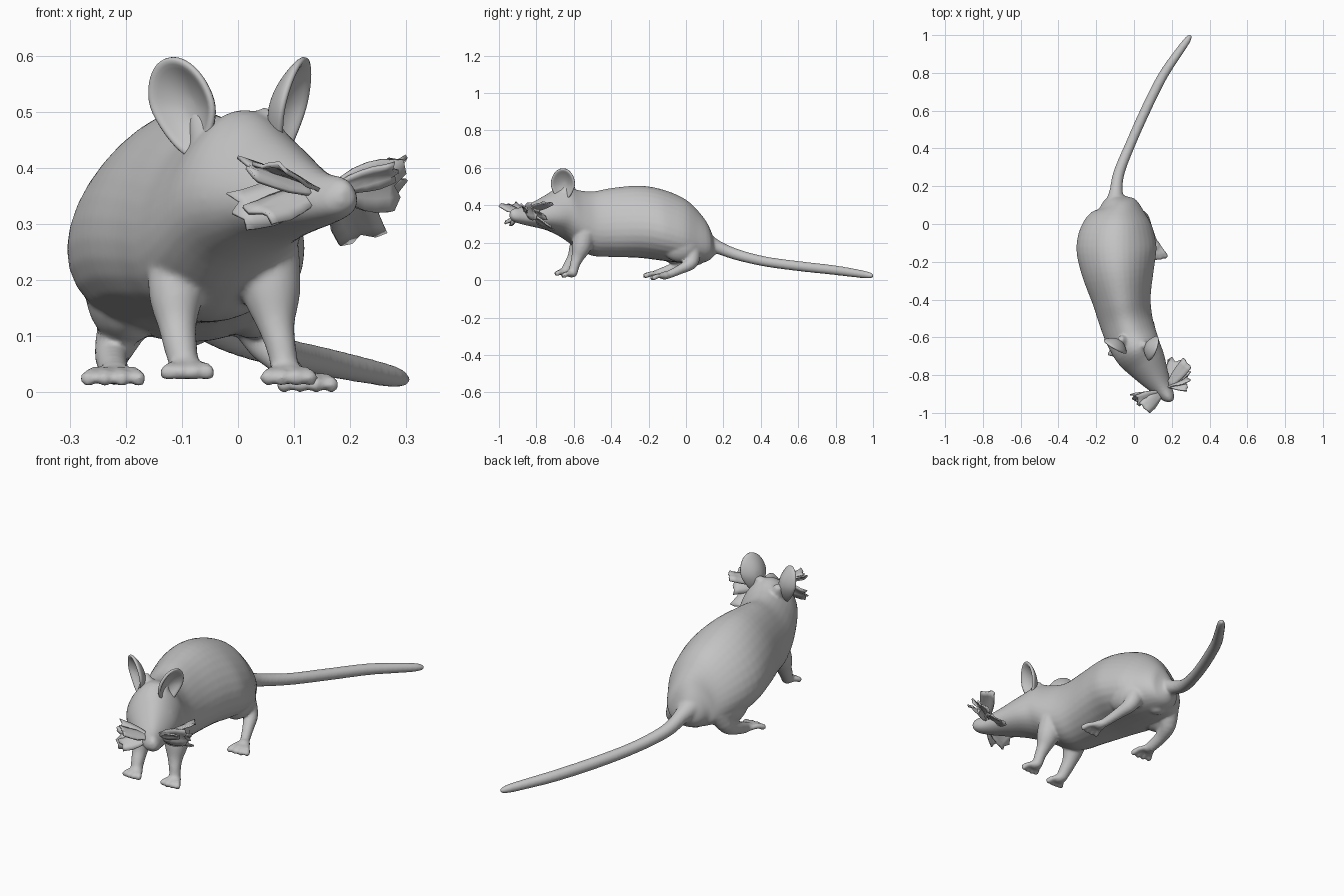
import bpy, bmesh, math, random
from mathutils import Vector

random.seed(4)
if "Cube" in bpy.data.objects:
    bpy.data.objects.remove(bpy.data.objects["Cube"], do_unlink=True)

grey = bpy.data.materials.new("warm_grey")
grey.use_nodes = True
grey.diffuse_color = (0.55, 0.55, 0.55, 1)
grey.node_tree.nodes["Principled BSDF"].inputs["Base Color"].default_value = (0.55, 0.55, 0.55, 1)


def finish(bm, name):
    bmesh.ops.recalc_face_normals(bm, faces=bm.faces)
    mesh = bpy.data.meshes.new(name)
    bm.to_mesh(mesh)
    bm.free()
    mesh.materials.append(grey)
    for p in mesh.polygons:
        p.use_smooth = True
    ob = bpy.data.objects.new(name, mesh)
    bpy.context.collection.objects.link(ob)
    return ob


def spline(keys, steps):
    """Catmull-Rom through rows of numbers"""
    k = [keys[0]] + list(keys) + [keys[-1]]
    out = []
    for i in range(1, len(k) - 2):
        for s in range(steps):
            t = s / steps
            out.append([0.5 * (2 * b + (c - a) * t + (2 * a - 5 * b + 4 * c - d) * t * t
                               + (3 * b - a - 3 * c + d) * t ** 3)
                        for a, b, c, d in zip(*k[i - 1:i + 3])])
    return out + [list(keys[-1])]


def tube(bm, keys, steps=4, sides=20, pear=0.0, upright=False):
    """Loft of ellipses; each key is x, y, z, half width and half height"""
    rows = spline([k if len(k) == 5 else (*k, k[3]) for k in keys], steps)
    pts = [Vector(r[:3]) for r in rows]
    rings = []
    for i, r in enumerate(rows):
        t = (pts[min(i + 1, len(pts) - 1)] - pts[max(i - 1, 0)]).normalized()
        side = t.cross(Vector((0, 0, 1))).normalized()
        up = Vector((0, 0, 1)) if upright else side.cross(t)
        ring = []
        for j in range(sides):
            a = math.tau * j / sides
            ring.append(bm.verts.new(pts[i] + side * r[3] * math.cos(a) * (1 - pear * math.sin(a))
                                     + up * r[4] * math.sin(a)))
        rings.append(ring)
    for a, b in zip(rings, rings[1:]):
        for j in range(sides):
            n = (j + 1) % sides
            bm.faces.new((a[j], a[n], b[n], b[j]))
    bm.faces.new(rings[0][::-1])
    bm.faces.new(rings[-1])


def blob(bm, centre, size):
    new = bmesh.ops.create_uvsphere(bm, u_segments=20, v_segments=12, radius=1)["verts"]
    for v in new:
        v.co = Vector(centre) + Vector([a * b for a, b in zip(v.co, size)])


def paw(bm, x, y, z, heading, length, spread):
    """Palm with four splayed toes"""
    blob(bm, (x, y, z + 0.003), (0.028, 0.03, 0.022))
    for k in (-1.5, -0.5, 0.5, 1.5):
        a = math.radians(heading + k * spread)
        d = Vector((math.sin(a), -math.cos(a), 0))
        row = []
        for f, drop, r in ((0, 0, 0.013), (0.5, 0.002, 0.013), (0.85, -0.008, 0.015), (1, -0.012, 0.009)):
            p = Vector((x + k * 0.012, y, z + drop)) + d * length * f
            row.append((*p, r))
        tube(bm, row, 2, 10)


# Body, head and snout in one loft
bm = bmesh.new()
tube(bm, [
    (-0.10, 0.155, 0.172, 0.028, 0.035), (-0.095, 0.125, 0.192, 0.075, 0.085),
    (-0.085, 0.08, 0.222, 0.122, 0.13), (-0.087, 0, 0.26, 0.178, 0.17),
    (-0.093, -0.12, 0.293, 0.207, 0.19), (-0.085, -0.25, 0.312, 0.188, 0.193),
    (-0.065, -0.4, 0.308, 0.152, 0.184), (-0.045, -0.5, 0.302, 0.139, 0.172),
    (-0.02, -0.58, 0.327, 0.133, 0.155), (0.015, -0.66, 0.367, 0.125, 0.137),
    (0.06, -0.73, 0.364, 0.108, 0.1), (0.11, -0.81, 0.352, 0.078, 0.068),
    (0.15, -0.87, 0.345, 0.052, 0.048), (0.185, -0.92, 0.348, 0.032, 0.035),
    (0.195, -0.94, 0.35, 0.014, 0.017)], 4, 32, 0.23, True)

# Tail
tube(bm, [
    (-0.1, 0.1, 0.2, 0.06), (-0.095, 0.17, 0.175, 0.036), (-0.08, 0.27, 0.137, 0.03),
    (-0.02, 0.42, 0.1, 0.027), (0.06, 0.6, 0.075, 0.027), (0.15, 0.78, 0.055, 0.026),
    (0.23, 0.9, 0.038, 0.023), (0.28, 0.97, 0.027, 0.019), (0.3, 1.0, 0.022, 0.01)])

# Haunches, brow bumps and rump bump
blob(bm, (0.025, -0.03, 0.185), (0.063, 0.1, 0.09))
blob(bm, (-0.2, -0.05, 0.185), (0.073, 0.11, 0.1))
blob(bm, (0.0, -0.755, 0.395), (0.022, 0.025, 0.024))
blob(bm, (0.12, -0.705, 0.395), (0.022, 0.025, 0.024))
blob(bm, (-0.09, 0.06, 0.115), (0.045, 0.04, 0.035))

# Ear roots, tucked behind the cups
tube(bm, [(-0.03, -0.635, 0.42, 0.06), (-0.055, -0.62, 0.465, 0.036), (-0.073, -0.608, 0.505, 0.016)])
tube(bm, [(0.03, -0.655, 0.42, 0.06), (0.047, -0.645, 0.465, 0.036), (0.056, -0.64, 0.505, 0.016)])

# Front legs
tube(bm, [(0.05, -0.54, 0.25, 0.06), (0.06, -0.56, 0.175, 0.052),
          (0.068, -0.58, 0.12, 0.034), (0.077, -0.595, 0.08, 0.027), (0.085, -0.605, 0.035, 0.025)])
paw(bm, 0.088, -0.612, 0.032, 4, 0.055, 18)
tube(bm, [(-0.1, -0.54, 0.25, 0.06), (-0.11, -0.575, 0.175, 0.05),
          (-0.108, -0.6, 0.12, 0.035), (-0.102, -0.625, 0.08, 0.03), (-0.095, -0.645, 0.045, 0.026)])
paw(bm, -0.09, -0.652, 0.041, 0, 0.05, 18)

# Hind legs
tube(bm, [(0.015, 0.03, 0.16, 0.05), (0.045, 0.03, 0.095, 0.036),
          (0.075, -0.03, 0.058, 0.026), (0.105, -0.1, 0.026, 0.021)])
paw(bm, 0.112, -0.115, 0.021, 12, 0.078, 15)
tube(bm, [(-0.19, 0.01, 0.16, 0.06), (-0.215, -0.01, 0.095, 0.04),
          (-0.225, -0.07, 0.062, 0.03), (-0.22, -0.14, 0.036, 0.026)])
paw(bm, -0.22, -0.15, 0.032, -2, 0.08, 16)

# Fuse all of it into one soft skin
body = finish(bm, "mouse_body")
rem = body.modifiers.new("fuse", "REMESH")
rem.mode = "VOXEL"
rem.voxel_size = 0.0065
rem.use_smooth_shade = True
soft = body.modifiers.new("soften", "SMOOTH")
soft.factor = 0.5
soft.iterations = 9


def ear(name, base, facing, lean):
    """Cupped oval that narrows to a stem at the base"""
    a = math.radians(facing)
    out = Vector((math.cos(a), math.sin(a), 0))
    side = Vector((-math.sin(a), math.cos(a), 0))
    bm = bmesh.new()
    n = 24
    rings = []
    for i in range(1, 7):
        r = i / 6
        ring = []
        for j in range(n):
            t = math.tau * j / n
            v = math.sin(t) * r
            u = math.cos(t) * r * (1 if v > 0 else 1 + 0.35 * v)
            p = Vector(base) + side * u * 0.068 + out * (0.04 * r * r - 0.025)
            p += Vector((lean * v, 0, 0.09 * v))
            ring.append(bm.verts.new(p))
        rings.append(ring)
    bm.faces.new(rings[0])
    for p, q in zip(rings, rings[1:]):
        for j in range(n):
            bm.faces.new((p[j], p[(j + 1) % n], q[(j + 1) % n], q[j]))
    ob = finish(bm, name)
    sol = ob.modifiers.new("thickness", "SOLIDIFY")
    sol.thickness = 0.014
    sol.offset = 0
    ob.modifiers.new("round", "SUBSURF").levels = 1


ear("left_ear", (0.088, -0.655, 0.508), -18, 0.02)
ear("right_ear", (-0.093, -0.64, 0.508), -122, -0.018)


def whisker_sheet(bm, root, tip, width, roll):
    """Crumpled, ragged fan running from root to tip"""
    root, tip = Vector(root), Vector(tip)
    d = tip - root
    side = d.cross(Vector((0, 0, 1))).normalized()
    up = side.cross(d).normalized()
    across = side * math.cos(roll) + up * math.sin(roll)
    normal = across.cross(d).normalized()
    rows = []
    for i in range(6):
        f = i / 5
        w = width * (0.35 + 0.65 * math.sin(math.pi * min(f * 0.75, 0.6)))
        rows.append([])
        for j in range(-2, 3):
            ragged = random.uniform(-0.14, 0.02) if i == 5 else 0
            p = root + d * (f + ragged) + across * w * j / 4
            p += normal * (0.008 * math.sin(j * 1.3 + f * 3) * f + random.uniform(-0.002, 0.002))
            rows[-1].append(bm.verts.new(p))
    for p, q in zip(rows, rows[1:]):
        for j in range(4):
            bm.faces.new((p[j], p[j + 1], q[j + 1], q[j]))


# Ragged whisker tufts on either side of the snout
tufts = {
    "right_whiskers": ((0.145, -0.89, 0.358), [
        ((0.005, -0.94, 0.405), 0.07, 0.6), ((-0.01, -0.925, 0.32), 0.085, 1.1),
        ((0.045, -0.985, 0.41), 0.08, 0.2), ((0.03, -0.955, 0.315), 0.07, 0.7)]),
    "left_whiskers": ((0.18, -0.86, 0.365), [
        ((0.29, -0.865, 0.395), 0.05, 0.9), ((0.295, -0.81, 0.37), 0.1, 1.3),
        ((0.225, -0.71, 0.27), 0.09, 0.5), ((0.285, -0.73, 0.415), 0.07, 0.4),
        ((0.285, -0.76, 0.35), 0.08, 0.9)]),
}
for name, (root, sheets) in tufts.items():
    bm = bmesh.new()
    for tip, width, roll in sheets:
        whisker_sheet(bm, root, tip, width, roll)
    ob = finish(bm, name)
    sol = ob.modifiers.new("thickness", "SOLIDIFY")
    sol.thickness = 0.007
    sol.offset = 0
    ob.select_set(True)
    bpy.context.view_layer.objects.active = ob
    bpy.ops.object.shade_smooth_by_angle(angle=math.radians(35))
    ob.select_set(False)
